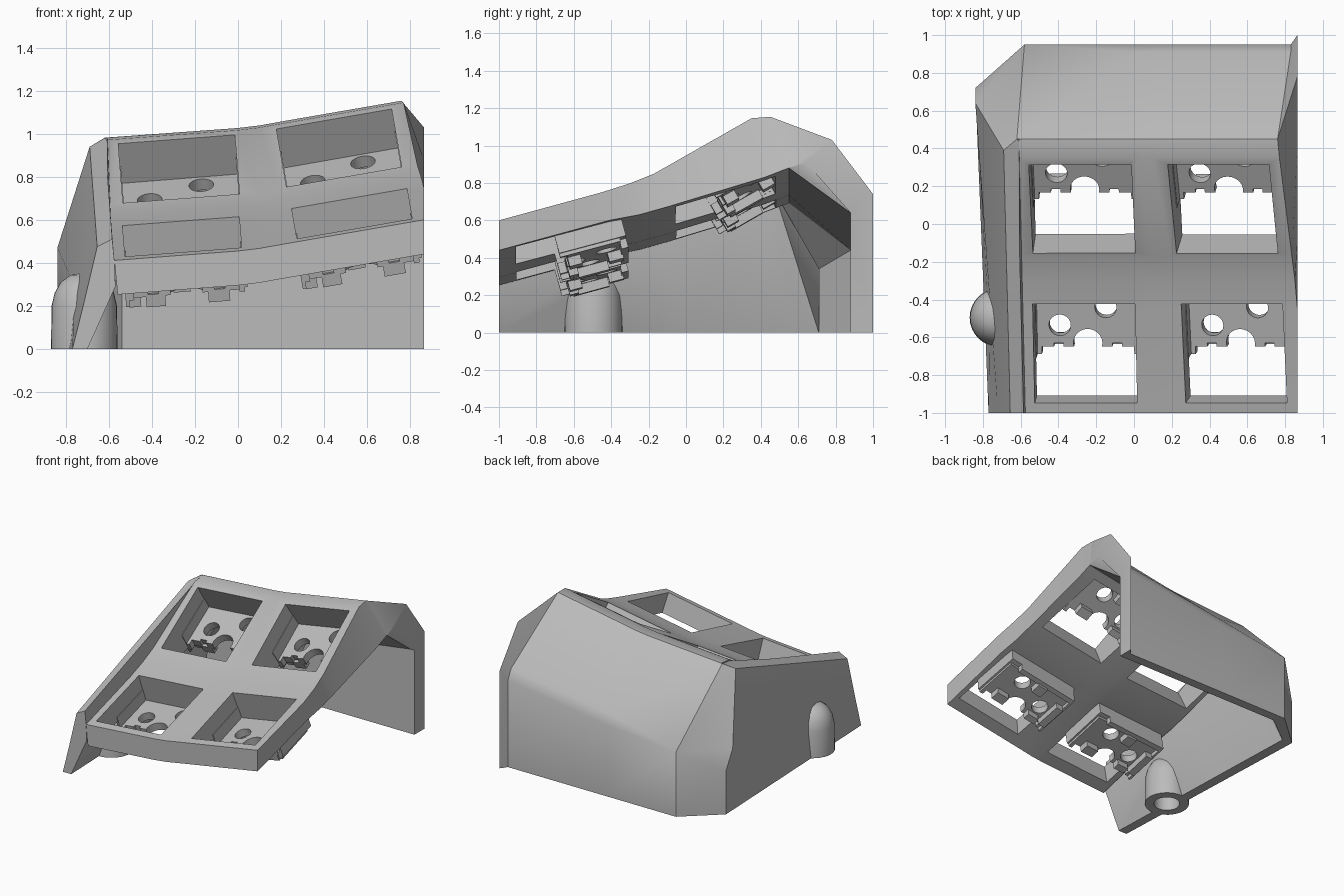
import bpy, bmesh, math
from mathutils import Vector, Matrix

if "Cube" in bpy.data.objects:
    bpy.data.objects.remove(bpy.data.objects["Cube"], do_unlink=True)

grey = bpy.data.materials.new("matte_grey")
grey.use_nodes = True
grey.diffuse_color = (0.5, 0.5, 0.5, 1)
grey.node_tree.nodes["Principled BSDF"].inputs["Base Color"].default_value = (0.5, 0.5, 0.5, 1)


def finish(bm, name):
    bmesh.ops.remove_doubles(bm, verts=bm.verts, dist=1e-4)
    bmesh.ops.triangulate(bm, faces=[f for f in bm.faces if len(f.verts) > 4])
    bmesh.ops.recalc_face_normals(bm, faces=bm.faces)
    mesh = bpy.data.meshes.new(name)
    bm.to_mesh(mesh)
    bm.free()
    mesh.materials.append(grey)
    ob = bpy.data.objects.new(name, mesh)
    bpy.context.collection.objects.link(ob)
    return ob


def loft(name, sections):
    """Solid through a row of closed sections with equal point counts."""
    bm = bmesh.new()
    rings = [[bm.verts.new(p) for p in s] for s in sections]
    n = len(rings[0])
    for a, b in zip(rings, rings[1:]):
        for i in range(n):
            j = (i + 1) % n
            bm.faces.new((a[i], a[j], b[j], b[i]))
    bm.faces.new(rings[0])
    bm.faces.new(rings[-1])
    return finish(bm, name)


def box(bm, frame, lo, hi):
    lo, hi = Vector(lo), Vector(hi)
    m = frame @ Matrix.Translation((lo + hi) / 2) @ Matrix.Diagonal((*(hi - lo), 1))
    bmesh.ops.create_cube(bm, size=1, matrix=m)


def tube(bm, frame, u, v, r, lo, hi):
    m = frame @ Matrix.Translation((u, v, (lo + hi) / 2))
    bmesh.ops.create_cone(bm, cap_ends=True, segments=24, radius1=r, radius2=r,
                          depth=hi - lo, matrix=m)


def cut(ob, cutter):
    mod = ob.modifiers.new("cut", 'BOOLEAN')
    mod.operation, mod.solver, mod.object = 'DIFFERENCE', 'EXACT', cutter
    cutter.hide_render = True
    dg = bpy.context.evaluated_depsgraph_get()
    mesh = bpy.data.meshes.new_from_object(ob.evaluated_get(dg))
    ob.modifiers.clear()
    ob.data = mesh
    bpy.data.objects.remove(cutter, do_unlink=True)


def interp(pts, t):
    for (a, p), (b, q) in zip(pts, pts[1:]):
        if t <= b:
            return p + (q - p) * max(t - a, 0) / (b - a)
    return pts[-1][1]


# Key surface: height across the width plus rise towards the back
ACROSS = [(-0.59, 0.41), (0.0, 0.455), (0.1, 0.467), (0.2, 0.485), (0.865, 0.6)]
RISE = [(-1, 0), (-0.45, 0.15), (-0.3, 0.2), (-0.17, 0.255), (0.35, 0.562), (0.45, 0.572)]
UNDER = [(-1, -0.16), (-0.41, 0.0), (-0.25, 0.03), (-0.09, 0.075), (0.42, 0.23), (0.55, 0.28)]
RIGHT = [(-1, 0.865), (-0.4, 0.865), (0.35, 0.77), (0.45, 0.76)]


def height(x, y):
    return interp(ACROSS, x) + interp(RISE, y)


# Key plate
rows = []
for (y, _), (yb, drop) in zip(RISE, UNDER):
    left = -0.575 - 0.024 * (y + 1)
    top = [(x, y, height(x, y)) for x in (left, 0.0, 0.1, 0.2, interp(RIGHT, y))]
    low = [(x, yb, interp(ACROSS, x) + drop) for x in (0.865, 0.2, 0.1, 0.0, -0.56)]
    rows.append(top + low)
plate = loft("key_plate", rows)

# Local frames of the four key wells
frames = []
for y, sv, xs in ((-0.685, 0.274, (-0.26, 0.53)), (0.08, 0.58, (-0.275, 0.47))):
    for x, su in zip(xs, (0.08, 0.175)):
        u = Vector((1, 0, su)).normalized()
        n = Vector((-su, -sv, 1)).normalized()
        m = Matrix((u, n.cross(u), n)).transposed().to_4x4()
        frames.append(Matrix.Translation((x, y, height(x, y))) @ m)

wells = bmesh.new()
for f in frames:
    box(wells, f, (-0.272, -0.272, -0.5), (0.272, 0.272, 0.1))
cut(plate, finish(wells, "well_cutter"))

# Switch sockets in the back half of each well
OUTLINE = [(0.272, 0.275), (0.272, -0.06), (0.245, -0.06), (0.245, -0.02), (0.18, -0.02),
           (0.18, 0.0), (0.13, 0.0), (0.13, -0.02)]
for k, f in enumerate(frames):
    bm = bmesh.new()
    pts = OUTLINE + [(-u, v) for u, v in reversed(OUTLINE)]
    base = bm.faces.new([bm.verts.new(f @ Vector((u, v, -0.27))) for u, v in pts])
    ext = bmesh.ops.extrude_face_region(bm, geom=[base])["geom"]
    up = f.to_3x3() @ Vector((0, 0, 0.06))
    bmesh.ops.translate(bm, vec=up, verts=[e for e in ext if isinstance(e, bmesh.types.BMVert)])
    floor = finish(bm, "socket_floor_%d" % k)
    holes = bmesh.new()
    for u, v, r in ((-0.147, 0.098, 0.058), (0.098, 0.196, 0.058), (0, 0, 0.077)):
        tube(holes, f, u, v, r, -0.5, 0)
    cut(floor, finish(holes, "hole_cutter"))
    bm = bmesh.new()
    # Back wall, side walls and contact holders below the floor
    box(bm, f, (-0.285, 0.272, -0.3), (0.2, 0.31, -0.12))
    box(bm, f, (0.2, 0.272, -0.25), (0.285, 0.31, -0.12))
    box(bm, f, (-0.285, -0.06, -0.3), (-0.268, 0.3, -0.12))
    box(bm, f, (0.268, -0.06, -0.25), (0.285, 0.3, -0.12))
    for lo, hi in (((-0.27, 0.0), (-0.215, 0.2)), ((-0.19, -0.02), (-0.1, 0.03)),
                   ((0.1, -0.02), (0.2, 0.05)), ((-0.06, 0.2), (0.02, 0.28))):
        box(bm, f, (*lo, -0.32), (*hi, -0.26))
    finish(bm, "socket_clips_%d" % k)

# Left wall with its raised rim; each corner runs from the front to the back
CORNERS = [((-0.575, 0.41), (-0.61, 0.44, 0.975), True),
           ((-0.585, 0.51), (-0.62, 0.45, 0.98), False),
           ((-0.655, 0.475), (-0.69, 0.39, 0.94), False),
           ((-0.72, 0.2), (-0.84, 0.64, 0.47), False),
           ((-0.74, 0.12), (-0.84, 0.72, 0.33), False),
           ((-0.77, 0.0), (-0.84, 0.72, 0.0), False),
           ((-0.70, 0.0), (-0.76, 0.71, 0.0), False),
           ((-0.57, 0.29), (-0.58, 0.47, 0.76), True)]
sections = []
for t in (0, 0.38, 0.49, 0.58, 0.93, 1):
    ring = []
    for (x, z), end, follows in CORNERS:
        p = Vector((x, -1, z)).lerp(Vector(end), t)
        if follows:
            p.z = z + (end[2] - z) * interp(RISE, p.y) / interp(RISE, end[1])
        ring.append(p)
    sections.append(ring)
left_wall = loft("left_wall", sections)

# Back wall, wrapping the left corner and flaring at the right end
columns = [
    [(-0.69, 0.39, 0.94), (-0.84, 0.64, 0.47), (-0.84, 0.72, 0.33), (-0.84, 0.72, 0),
     (-0.76, 0.71, 0), (-0.76, 0.71, 0.34), (-0.58, 0.47, 0.76)],
]
for x, xr, edge, soft in ((-0.58, -0.62, 0.49, 0), (0, 0, 0.57, 1), (0.1, 0.1, 0.585, 1),
                          (0.2, 0.2, 0.6, 1), (0.83, 0.76, 0.69, 1)):
    xi = x + 0.04 if x < 0 else x
    xt = 0.865 if x > 0.8 else xi
    ridge = height(xr, 0.45)
    columns.append([(xr, 0.45, ridge), (x, 0.95 - 0.04 * soft, edge + 0.045 * soft),
                    (x, 0.95, edge - 0.03 * soft), (x, 0.95, 0),
                    (xi, 0.88, 0), (xi, 0.88, edge - 0.05),
                    (xt, 0.55, interp(ACROSS, xt) + 0.28)])
columns.append([(0.865, 0.78, 1.03), (0.865, 0.97, 0.78), (0.865, 1, 0.74), (0.865, 1, 0),
                (0.865, 0.88, 0), (0.865, 0.88, 0.64), (0.865, 0.64, 0.91)])
loft("back_wall", columns)

# Hollow domed screw post
POST = Matrix.Translation((-0.715, -0.495, 0))
bm = bmesh.new()
profile = [(0, 0.25), (0.09, 0.25), (0.09, 0), (0.155, 0), (0.152, 0.2), (0.138, 0.26),
           (0.11, 0.31), (0.065, 0.343), (0, 0.355)]
vs = [bm.verts.new(POST @ Vector((r, 0, z))) for r, z in profile]
edges = [bm.edges.new(e) for e in zip(vs, vs[1:])]
bmesh.ops.spin(bm, geom=vs + edges, cent=POST.translation, axis=(0, 0, 1),
               angle=2 * math.pi, steps=32)
finish(bm, "screw_post")
bm = bmesh.new()
tube(bm, POST, 0, 0, 0.09, -0.1, 0.25)
cut(left_wall, finish(bm, "bore_cutter"))

# Soft shading with crisp edges
bpy.ops.object.select_all(action='DESELECT')
for ob in bpy.context.collection.objects:
    if ob.type == 'MESH':
        ob.select_set(True)
        bpy.context.view_layer.objects.active = ob
bpy.ops.object.shade_smooth_by_angle(angle=math.radians(30))
